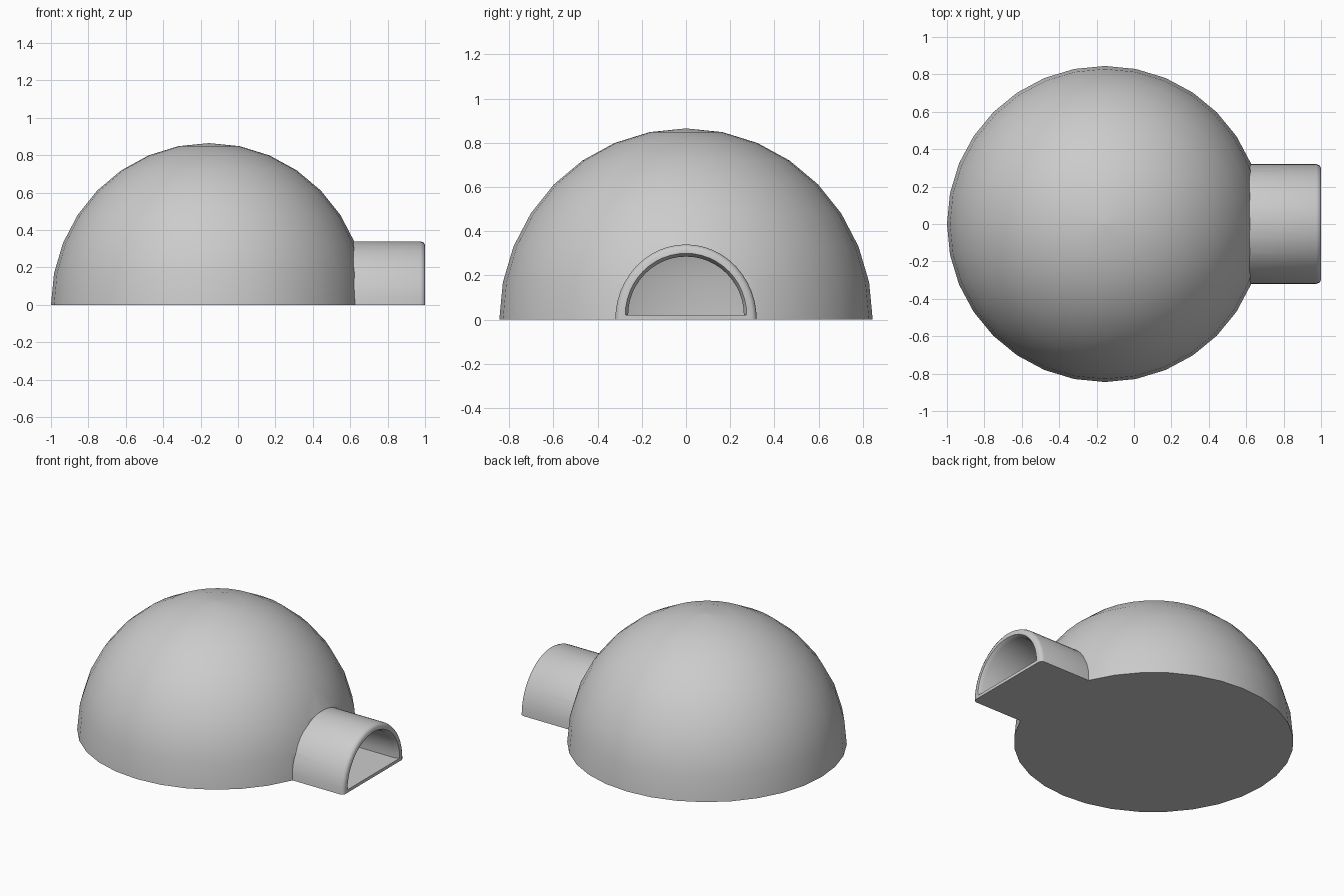
import bpy, bmesh
from math import sin, cos, pi, radians

if "Cube" in bpy.data.objects:
    bpy.data.objects.remove(bpy.data.objects["Cube"])

CX = -0.155          # dome centre


def loft(name, rings):
    """Closed solid through equal-length rings, capped at both ends."""
    bm = bmesh.new()
    loops = [[bm.verts.new(p) for p in ring] for ring in rings]
    n = len(loops[0])
    for a, b in zip(loops, loops[1:]):
        for i in range(n):
            j = (i + 1) % n
            bm.faces.new((a[i], a[j], b[j], b[i]))
    bm.faces.new(loops[0])
    bm.faces.new(loops[-1])
    bmesh.ops.remove_doubles(bm, verts=bm.verts, dist=1e-5)
    bmesh.ops.recalc_face_normals(bm, faces=bm.faces)
    mesh = bpy.data.meshes.new(name)
    bm.to_mesh(mesh)
    bm.free()
    ob = bpy.data.objects.new(name, mesh)
    bpy.context.collection.objects.link(ob)
    return ob


def half_sphere(name, radius, height, z0):
    rings = []
    for k in range(9):
        t = min(k * pi / 16, pi / 2 - 0.002)
        rings.append([(CX + radius * cos(t) * cos(a), radius * cos(t) * sin(a),
                       z0 + height * sin(t))
                      for a in (2 * pi * i / 32 for i in range(32))])
    return loft(name, rings)


def half_tube(name, z0, sections):
    """Half-round bar along x; sections are (x, half width, height)."""
    return loft(name, [[(x, w * cos(pi * i / 24), z0 + h * sin(pi * i / 24))
                        for i in range(25)] for x, w, h in sections])


def boolean(target, other, operation):
    mod = target.modifiers.new(operation, 'BOOLEAN')
    mod.operation = operation
    mod.solver = 'EXACT'
    mod.object = other
    bpy.context.view_layer.objects.active = target
    bpy.ops.object.modifier_apply(modifier=mod.name)
    bpy.data.objects.remove(other)


# Outer shell: dome with entrance tunnel, chamfered at the mouth
shell = half_sphere("domed_shelter", 0.845, 0.865, 0)
boolean(shell, half_tube("tunnel", 0, [(0.3, .32, .34), (0.975, .32, .34),
                                       (0.993, .313, .333), (1.0, .30, .32)]), 'UNION')

# Hollow inside: room and passage over a thin floor
room = half_sphere("room_cutter", 0.79, 0.79, 0.02)
boolean(room, half_tube("passage", 0.02, [(0.25, .262, .265), (0.975, .262, .265),
                                          (1.0, .275, .28), (1.1, .275, .28)]), 'UNION')
boolean(shell, room, 'DIFFERENCE')

# Smooth walls with crisp joints
bpy.ops.object.select_all(action='DESELECT')
shell.select_set(True)
bpy.context.view_layer.objects.active = shell
bpy.ops.object.shade_smooth_by_angle(angle=radians(50))
